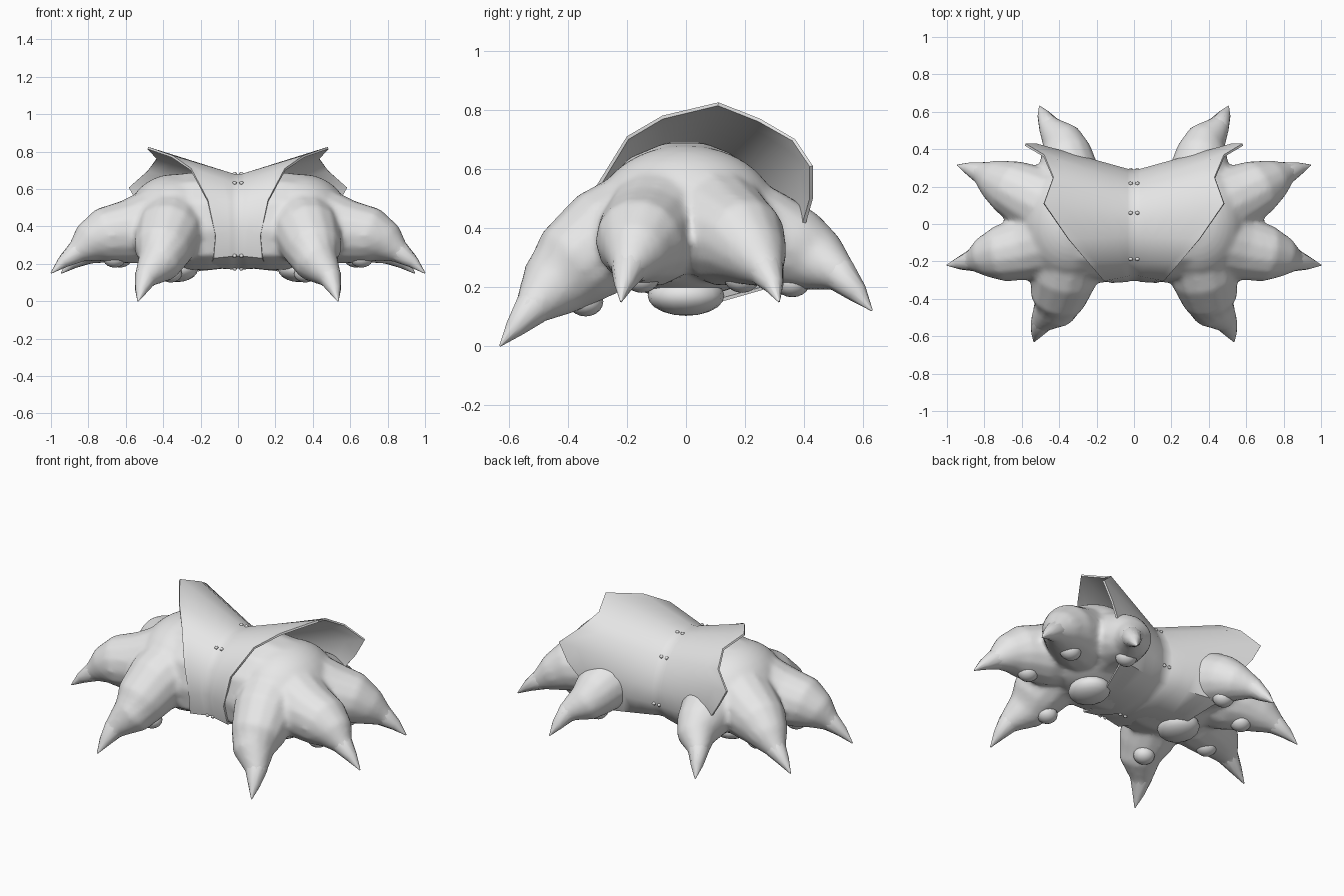
import bpy, bmesh, math
from mathutils import Vector, Matrix

if "Cube" in bpy.data.objects:
    bpy.data.objects.remove(bpy.data.objects["Cube"])

grey = bpy.data.materials.new("plain_grey")
grey.diffuse_color = (0.8, 0.8, 0.8, 1)
grey.use_nodes = True
grey.node_tree.nodes["Principled BSDF"].inputs["Base Color"].default_value = grey.diffuse_color


def skin(bm, rings, caps=True):
    """Join equal rings of points with quads."""
    rings = [[bm.verts.new(p) for p in r] for r in rings]
    n = len(rings[0])
    for a, b in zip(rings, rings[1:]):
        for i in range(n):
            j = (i + 1) % n
            bm.faces.new((a[i], b[i], b[j], a[j]))
    if caps:
        bm.faces.new(rings[0])
        bm.faces.new(rings[-1][::-1])


def tube(bm, path, sides=14):
    """Closed round loft along (x, y, z, radius) points."""
    pts = [Vector(p[:3]) for p in path]
    rings = []
    for i, p in enumerate(path):
        d = pts[min(i + 1, len(pts) - 1)] - pts[max(i - 1, 0)]
        q = d.to_track_quat('Z', 'Y')
        rings.append([pts[i] + q @ Vector((
            p[3] * math.cos(-2 * math.pi * k / sides),
            p[3] * math.sin(-2 * math.pi * k / sides), 0)) for k in range(sides)])
    skin(bm, rings)


def ball(bm, centre, radii, segs=16):
    m = Matrix.Translation(centre) @ Matrix.Diagonal((*radii, 1))
    bmesh.ops.create_uvsphere(bm, u_segments=segs, v_segments=segs // 2 + 2,
                              radius=1, matrix=m)


def finish(name, bm, remesh=False, thickness=0, angle=40):
    """Mirror the part to both sides, apply modifiers and shade it."""
    me = bpy.data.meshes.new(name)
    bm.to_mesh(me)
    bm.free()
    ob = bpy.data.objects.new(name, me)
    bpy.context.collection.objects.link(ob)
    if remesh:
        r = ob.modifiers.new("blend", 'REMESH')
        r.mode = 'VOXEL'
        r.voxel_size = 0.016
        s = ob.modifiers.new("soften", 'SMOOTH')
        s.factor = 0.5
        s.iterations = 6
    mir = ob.modifiers.new("mirror", 'MIRROR')
    mir.merge_threshold = 0.0005
    if thickness:
        sol = ob.modifiers.new("thickness", 'SOLIDIFY')
        sol.thickness = thickness
        sol.offset = -1
    bpy.ops.object.select_all(action='DESELECT')
    ob.select_set(True)
    bpy.context.view_layer.objects.active = ob
    bpy.ops.object.convert(target='MESH')
    ob.data.materials.clear()
    ob.data.materials.append(grey)
    bpy.ops.object.shade_smooth_by_angle(angle=math.radians(angle))
    return ob


# Toe paths from the palm to the claw tip; the claw starts at the fourth point
toes = [
    [(.34, -.12, .42, .20), (.375, -.28, .355, .18), (.405, -.385, .27, .155),
     (.425, -.455, .20, .118), (.495, -.525, .125, .062), (.518, -.58, .06, .034),
     (.535, -.63, 0, .003)],
    [(.42, -.08, .42, .20), (.58, -.13, .37, .175), (.72, -.16, .35, .15),
     (.80, -.175, .31, .11), (.865, -.195, .26, .06), (.935, -.21, .21, .034),
     (1.0, -.22, .15, .003)],
    [(.42, .08, .42, .20), (.57, .15, .37, .175), (.67, .20, .35, .15),
     (.75, .24, .30, .11), (.82, .275, .25, .06), (.885, .297, .205, .034),
     (.945, .315, .15, .003)],
    [(.34, .12, .40, .20), (.345, .27, .37, .165), (.365, .385, .325, .138),
     (.39, .455, .285, .108), (.455, .525, .24, .06), (.482, .58, .18, .036),
     (.505, .63, .12, .003)],
]

# Flared collar: (waist y, z, rim x, y, z) from the front underside over the top
collar = [
    (-.28, .24, .13, -.29, .23), (-.31, .38, .12, -.315, .35),
    (-.28, .53, .16, -.305, .54), (-.19, .635, .25, -.20, .71),
    (-.07, .685, .35, -.08, .78), (.06, .685, .48, .11, .825),
    (.15, .65, .43, .25, .77), (.22, .59, .48, .37, .70),
    (.27, .50, .58, .43, .61), (.295, .42, .52, .43, .50),
    (.295, .32, .42, .39, .36), (.25, .23, .36, .33, .21),
    (.10, .18, .30, .12, .15), (-.10, .17, .15, -.12, .185),
]


def waist(x, k):
    """Collar section at x, scaled about its middle."""
    return [(x, c[0] * k, .43 + (c[1] - .43) * k) for c in collar]


# Paws: palm filling the collar, blended with the toes into one skin
bm = bmesh.new()
skin(bm, [waist(.04, .93), waist(.09, .985), waist(.16, 1.015), waist(.25, 1.01),
          waist(.36, .96), waist(.45, .8)])
ball(bm, (.34, 0, .43), (.26, .315, .25), 32)
for t in toes:
    tube(bm, t)
finish("paws", bm, remesh=True, angle=60)

# Claws, sunk slightly into the toes
bm = bmesh.new()
for t in toes:
    tube(bm, [(*t[3][:3], t[3][3] * .6)] + t[4:], 10)
finish("claws", bm)

# Pads under the palms and toes
bm = bmesh.new()
ball(bm, (.33, 0, .17), (.115, .13, .068))
for c in ((.36, -.34, .15), (.66, -.15, .23), (.63, .19, .23), (.36, .36, .215)):
    ball(bm, c, (.062, .06, .05))
finish("paw_pads", bm)

# Collar shell with a shallow recessed band at the waist
STEPS = 5
BAND = .985
rings = [waist(0, BAND), waist(.022, BAND)]
for s in range(STEPS + 1):
    f = s / STEPS
    rings.append([(.034 + (rx - .034) * f, wy + (ry - wy) * f, wz + (rz - wz) * f)
                  for wy, wz, rx, ry, rz in collar])
bm = bmesh.new()
skin(bm, rings, caps=False)
finish("flared_collar", bm, thickness=.012, angle=50)

# Small studs on the waist band
bm = bmesh.new()
for i in (0, 3, 5, 7, 10, 13):
    ball(bm, (.018, collar[i][0] * BAND, .43 + (collar[i][1] - .43) * BAND),
         (.012, .01, .01), 8)
finish("band_studs", bm)
